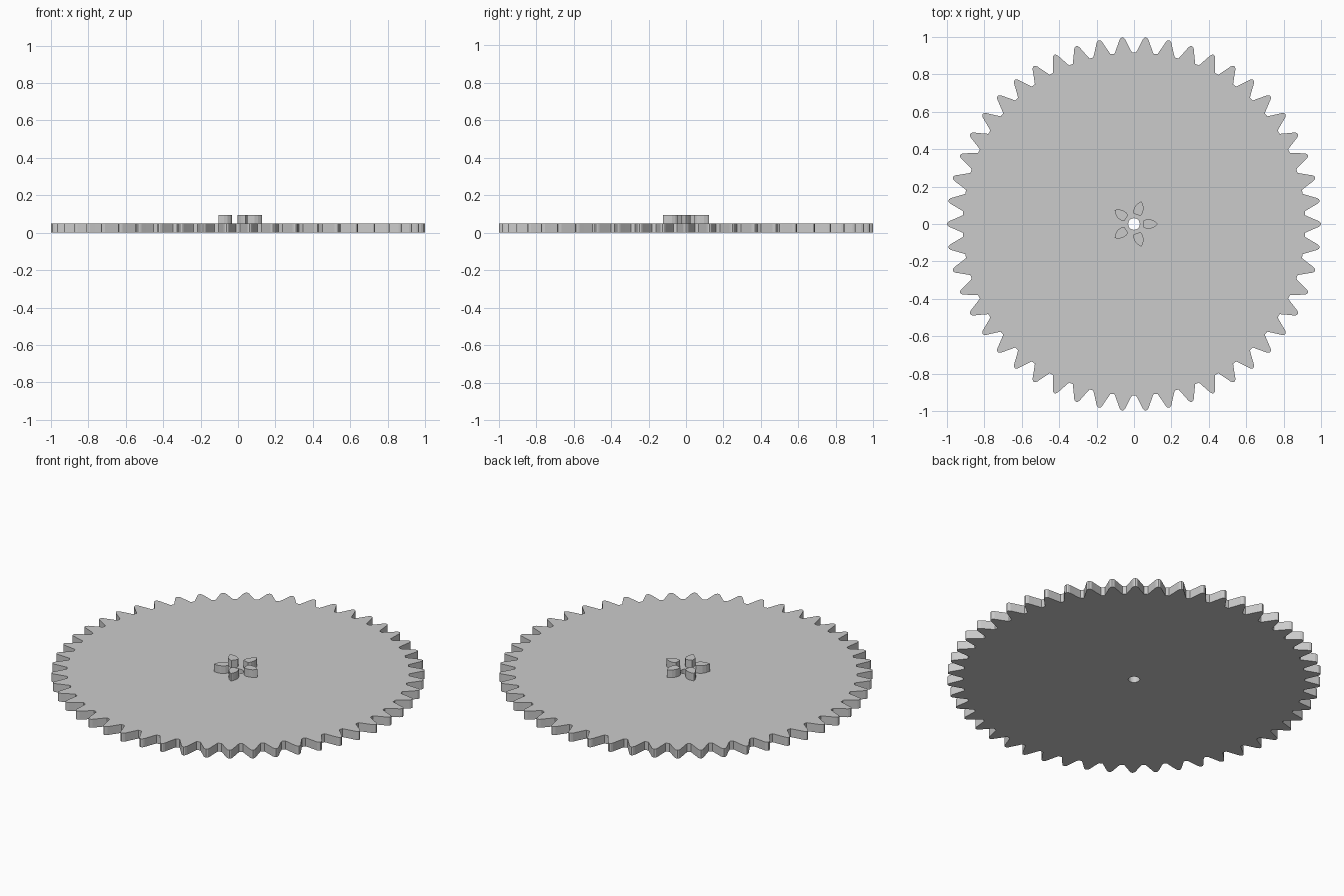
import bpy, bmesh
from math import pi, cos, sin, tau

cube = bpy.data.objects.get("Cube")
if cube:
    bpy.data.objects.remove(cube, do_unlink=True)

TEETH, PETALS = 50, 5
DISC_TOP, PETAL_TOP = 0.05, 0.095

grey = bpy.data.materials.new("plain grey")
grey.use_nodes = True
grey.diffuse_color = (0.6, 0.6, 0.6, 1)
grey.node_tree.nodes["Principled BSDF"].inputs["Base Color"].default_value = (0.6, 0.6, 0.6, 1)


def rotated(points, angle):
    c, s = cos(angle), sin(angle)
    return [(x * c - y * s, x * s + y * c) for x, y in points]


def mirrored(half):
    """Close a half outline, running outwards at -y, by mirroring it across the x axis."""
    return half + [(x, -y) for x, y in reversed(half) if y]


def prism(name, loops, bottom, top):
    """Extrude outlines (the first is the rim, the others holes) into a solid."""
    bm = bmesh.new()
    edges = []
    for loop in loops:
        verts = [bm.verts.new((x, y, bottom)) for x, y in loop]
        edges += [bm.edges.new((a, b)) for a, b in zip(verts, verts[1:] + verts[:1])]
    bmesh.ops.triangle_fill(bm, edges=edges, use_beauty=True)
    faces = bm.faces[:]
    result = bmesh.ops.extrude_face_region(bm, geom=faces, use_keep_orig=True)
    moved = [v for v in result["geom"] if isinstance(v, bmesh.types.BMVert)]
    bmesh.ops.translate(bm, verts=moved, vec=(0, 0, top - bottom))
    bmesh.ops.recalc_face_normals(bm, faces=bm.faces[:])
    mesh = bpy.data.meshes.new(name)
    bm.to_mesh(mesh)
    bm.free()
    mesh.materials.append(grey)
    obj = bpy.data.objects.new(name, mesh)
    bpy.context.collection.objects.link(obj)
    return obj


# Toothed disc with a round axle hole
tooth = mirrored([(0.915, -0.047), (0.928, -0.041), (0.96, -0.027),
                  (0.988, -0.015), (0.997, -0.008), (1.0, 0)])
rim = [p for i in range(TEETH) for p in rotated(tooth, tau * i / TEETH)]
hole = [(0.031 * cos(tau * i / 32), 0.031 * sin(tau * i / 32)) for i in range(32)]
prism("toothed_disc", [rim, hole], 0, DISC_TOP)

# Ring of raised petal-shaped pegs around the hole
petal = mirrored([(0.052, -0.019), (0.068, -0.025), (0.088, -0.025),
                  (0.106, -0.018), (0.12, -0.008), (0.128, 0)])
for i in range(PETALS):
    prism(f"petal_peg_{i + 1}", [rotated(petal, tau * i / PETALS)], DISC_TOP, PETAL_TOP)
